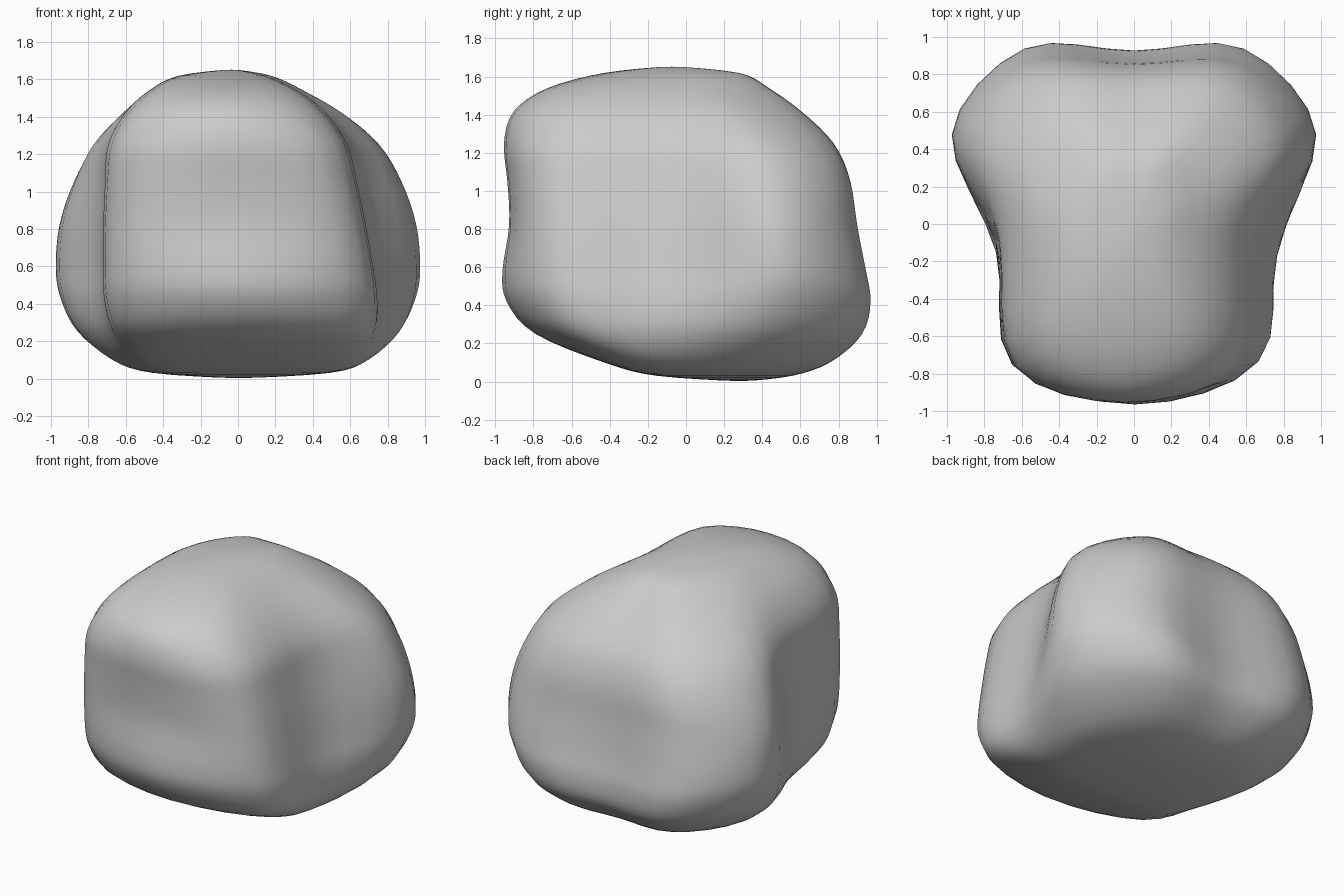
import bpy, bmesh

if "Cube" in bpy.data.objects:
    bpy.data.objects.remove(bpy.data.objects["Cube"])

# Boulder sections, bottom to top:
# z, back y, back lobe (x, y), wing (x, y), waist (x, y), front corner (x, y), front y
LEVELS = [
    (0.03, 0.56, 0.30, 0.52, 0.48, 0.27, 0.42, -0.05, 0.25, -0.14, -0.16),
    (0.10, 0.74, 0.40, 0.73, 0.68, 0.35, 0.62, -0.12, 0.48, -0.36, -0.43),
    (0.25, 0.90, 0.52, 0.90, 0.87, 0.42, 0.72, -0.18, 0.62, -0.63, -0.80),
    (0.42, 0.92, 0.58, 0.95, 0.96, 0.46, 0.74, -0.16, 0.67, -0.72, -0.95),
    (0.58, 0.89, 0.60, 0.93, 0.99, 0.48, 0.73, -0.12, 0.67, -0.75, -0.97),
    (0.82, 0.86, 0.59, 0.88, 0.97, 0.46, 0.71, -0.10, 0.65, -0.76, -0.93),
    (1.05, 0.84, 0.55, 0.84, 0.89, 0.42, 0.68, -0.10, 0.62, -0.77, -0.94),
    (1.25, 0.76, 0.47, 0.75, 0.77, 0.38, 0.65, -0.10, 0.58, -0.77, -0.96),
    (1.42, 0.59, 0.35, 0.58, 0.58, 0.28, 0.54, -0.12, 0.48, -0.71, -0.91),
    (1.54, 0.43, 0.23, 0.41, 0.38, 0.18, 0.40, -0.12, 0.35, -0.59, -0.73),
    (1.62, 0.28, 0.13, 0.26, 0.23, 0.08, 0.24, -0.12, 0.19, -0.36, -0.43),
]
STEPS = 4


def spline(a, b, c, d, t):
    return tuple(0.5 * (2*q + (r-p)*t + (2*p-5*q+4*r-s)*t*t + (3*q-p-3*r+s)*t**3)
                 for p, q, r, s in zip(a, b, c, d))


def ring(level):
    z, back, bx, by, wx, wy, ax, ay, fx, fy, front = level
    side = [(bx, by), (wx, wy), (ax, ay), (fx, fy)]
    pts = [(0, back)] + side + [(0, front)] + [(-x, y) for x, y in reversed(side)]
    # the front part leans a little to the left as it rises
    pts = [(x + 0.08 * (0.6 - z) * min(1, max(0, (0.4 - y) * 2)), y, z) for x, y in pts]
    n = len(pts)
    return [spline(pts[i-1], pts[i], pts[(i+1) % n], pts[(i+2) % n], k / STEPS)
            for i in range(n) for k in range(STEPS)]


# Smooth rings both around and upward, closing at a pole on each end
rings = [ring(l) for l in LEVELS]
n = len(rings[0])
low, high = (0, 0.3, 0.0), (-0.03, -0.08, 1.655)
rings = [[low] * n] + rings + [[high] * n]
rows = []
last = len(rings) - 1
for i in range(last):
    quad = [rings[max(i-1, 0)], rings[i], rings[i+1], rings[min(i+2, last)]]
    for k in range(STEPS):
        if i or k:
            rows.append([spline(*(q[j] for q in quad), k / STEPS) for j in range(n)])

bm = bmesh.new()
verts = [[bm.verts.new(p) for p in row] for row in rows]
bottom, top = bm.verts.new(low), bm.verts.new(high)
for j in range(n):
    k = (j + 1) % n
    for a, b in zip(verts, verts[1:]):
        bm.faces.new((a[j], a[k], b[k], b[j]))
    bm.faces.new((bottom, verts[0][k], verts[0][j]))
    bm.faces.new((top, verts[-1][j], verts[-1][k]))

# Relax the surface slightly so the lobes blend into each other
for _ in range(3):
    bmesh.ops.smooth_vert(bm, verts=bm.verts, factor=0.3,
                          use_axis_x=True, use_axis_y=True, use_axis_z=True)
bmesh.ops.recalc_face_normals(bm, faces=bm.faces)
for f in bm.faces:
    f.smooth = True

mesh = bpy.data.meshes.new("boulder")
bm.to_mesh(mesh)
bm.free()
boulder = bpy.data.objects.new("boulder", mesh)
bpy.context.collection.objects.link(boulder)
